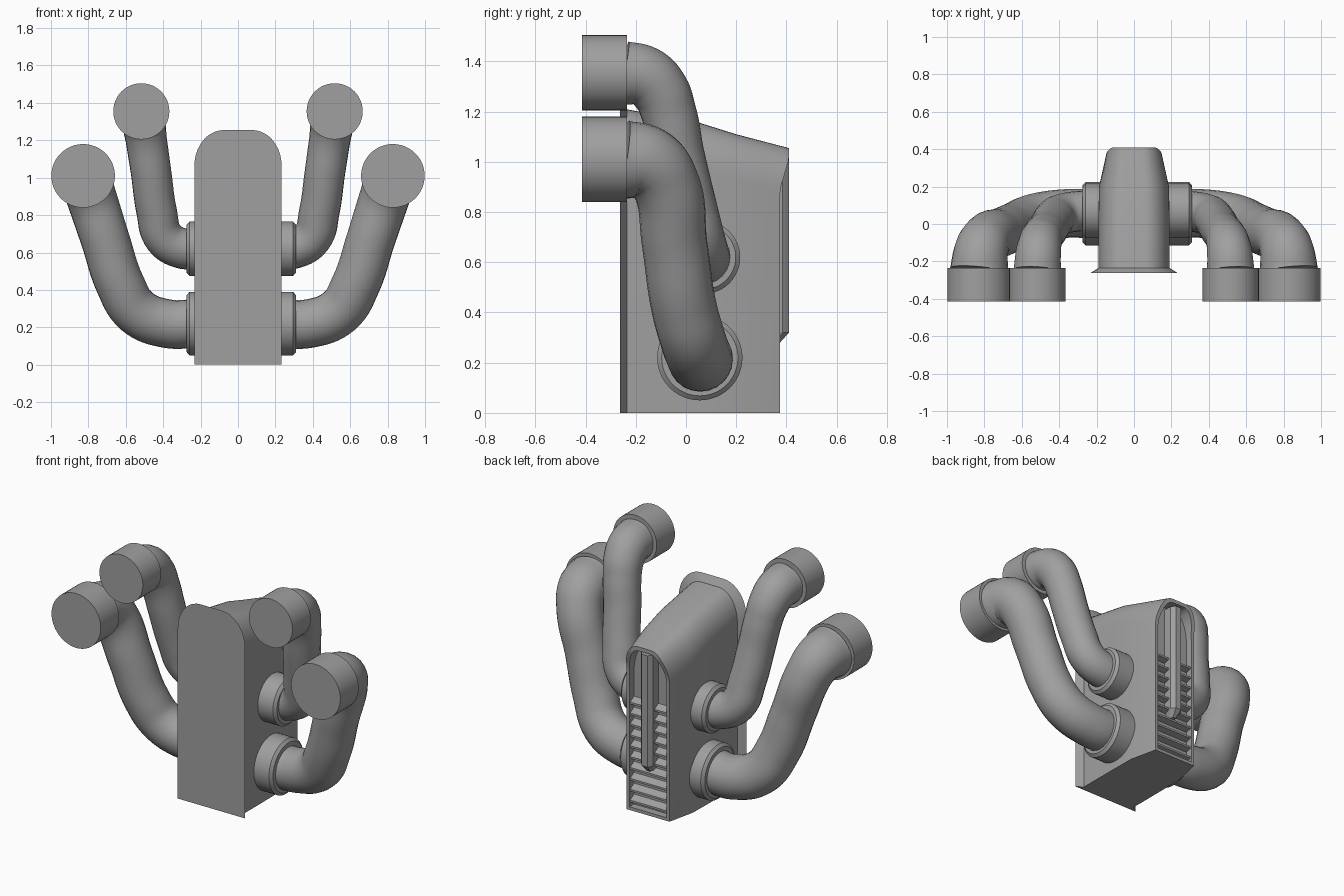
import bpy, bmesh, math
from mathutils import Vector

cube = bpy.data.objects.get("Cube")
if cube:
    bpy.data.objects.remove(cube, do_unlink=True)

grey = bpy.data.materials.new("plain grey")
grey.use_nodes = True
colour = (0.35, 0.35, 0.35, 1)
grey.diffuse_color = colour
grey.node_tree.nodes["Principled BSDF"].inputs["Base Color"].default_value = colour


def select(obj):
    bpy.ops.object.select_all(action='DESELECT')
    obj.select_set(True)
    bpy.context.view_layer.objects.active = obj


def loft(name, rings, smooth=35):
    """Join rings of equal length into a closed solid."""
    bm = bmesh.new()
    loops = [[bm.verts.new(p) for p in ring] for ring in rings]
    n = len(loops[0])
    for a, b in zip(loops, loops[1:]):
        for i in range(n):
            j = (i + 1) % n
            bm.faces.new((a[i], a[j], b[j], b[i]))
    bm.faces.new(loops[0])
    bm.faces.new(loops[-1])
    bmesh.ops.recalc_face_normals(bm, faces=bm.faces)
    mesh = bpy.data.meshes.new(name)
    bm.to_mesh(mesh)
    bm.free()
    mesh.materials.append(grey)
    obj = bpy.data.objects.new(name, mesh)
    bpy.context.collection.objects.link(obj)
    select(obj)
    bpy.ops.object.shade_smooth_by_angle(angle=math.radians(smooth))
    return obj


def lathe(name, profile, centre, axis, sides=48):
    """Round part: profile of (radius, distance along the x or y axis)."""
    rings = []
    for r, d in profile:
        ring = []
        for i in range(sides):
            a = math.tau * i / sides
            u, v = r * math.cos(a), r * math.sin(a)
            offset = (d, u, v) if axis == 'x' else (u, d, v)
            ring.append(Vector(centre) + Vector(offset))
        rings.append(ring)
    return loft(name, rings)


def tube(name, points, side):
    """Smooth pipe through points of (x, y, z, radius)."""
    data = bpy.data.curves.new(name, 'CURVE')
    data.dimensions = '3D'
    data.bevel_depth = 1
    data.bevel_resolution = 10
    data.resolution_u = 8
    data.use_fill_caps = True
    spline = data.splines.new('BEZIER')
    spline.bezier_points.add(len(points) - 1)
    for bp, (x, y, z, r) in zip(spline.bezier_points, points):
        bp.co = (side * x, y, z)
        bp.radius = r
        bp.handle_left_type = bp.handle_right_type = 'AUTO'
    data.materials.append(grey)
    obj = bpy.data.objects.new(name, data)
    bpy.context.collection.objects.link(obj)
    select(obj)
    bpy.ops.object.convert(target='MESH')
    bpy.ops.object.shade_smooth_by_angle(angle=math.radians(40))


def arch(w, h, y, base=0.0, rise=0.18, steps=10):
    """Round-shouldered outline; y is a number or a function of z."""
    half = []
    for i in range(steps + 1):
        a = math.pi / 2 * i / steps
        half.append((w * (0.32 + 0.68 * math.cos(a)), h - rise * (1 - math.sin(a))))
    half = [(w, base)] + half
    outline = half + [(-x, z) for x, z in reversed(half)]
    return [(x, y(z) if callable(y) else y, z) for x, z in outline]


def back(z):
    return 0.375 + 0.035 * min(1, max(0, (z - 0.89) / 0.12))


# Body, tapering to a framed recess at the back
loft("body", [
    arch(0.19, 1.21, -0.24),
    arch(0.19, 1.16, 0.04),
    arch(0.187, 1.11, 0.2),
    arch(0.148, 1.055, back),
    arch(0.128, 1.03, back, 0.02),
    arch(0.128, 1.03, 0.33, 0.02),
], 30)

# Flared front plate
loft("front_plate", [
    arch(0.233, 1.255, -0.262, rise=0.19),
    arch(0.19, 1.21, -0.235),
], 25)

# Louvre slats inside the recess
for k in range(10):
    z = 0.035 + 0.068 * k
    loft("slat", [[(x, 0.325, z), (x, 0.368, z + 0.012),
                   (x, 0.368, z + 0.024), (x, 0.325, z + 0.05)]
                  for x in (-0.13, 0.13)], 10)


# Six-sided upright bar with a pointed foot
def bar_ring(z, depth, half):
    return [(half, 0.325, z), (half, depth - 0.025, z), (half * 0.5, depth, z),
            (-half * 0.5, depth, z), (-half, depth - 0.025, z), (-half, 0.325, z)]


loft("upright_bar", [bar_ring(0.275, 0.37, 0.018), bar_ring(0.32, 0.41, 0.04),
                     bar_ring(1.015, 0.41, 0.04)], 10)

# Pipes: (x, y, z, radius) from the body out to the round ends
lower = [(0.22, 0.055, 0.22, 0.13), (0.38, 0.055, 0.22, 0.13),
         (0.54, 0.03, 0.285, 0.13), (0.63, -0.01, 0.43, 0.13),
         (0.71, -0.045, 0.67, 0.13), (0.792, -0.085, 0.92, 0.135),
         (0.818, -0.15, 0.995, 0.145), (0.828, -0.25, 1.01, 0.156)]
upper = [(0.22, 0.07, 0.62, 0.108), (0.3, 0.068, 0.622, 0.108),
         (0.395, 0.05, 0.68, 0.108), (0.435, 0.015, 0.82, 0.108),
         (0.465, -0.035, 1.03, 0.108), (0.49, -0.07, 1.2, 0.11),
         (0.503, -0.105, 1.285, 0.116), (0.512, -0.165, 1.34, 0.122),
         (0.517, -0.25, 1.355, 0.127)]

# Each level: path, collar radius, end cap radius
for level, path, collar, cap in (("lower", lower, 0.17, 0.17),
                                 ("upper", upper, 0.146, 0.15)):
    for side, word, reach in ((1, "left", 0.31), (-1, "right", 0.275)):
        tag = level + "_" + word
        tube(tag + "_pipe", path, side)
        x, y, z, r = path[0]
        lathe(tag + "_collar", [(collar, side * 0.14), (collar, side * (reach - 0.016)),
                                (collar - 0.018, side * reach)], (0, y, z), 'x')
        x, y, z, r = path[-1]
        lathe(tag + "_end_cap", [(cap, -0.415), (cap, -0.235)], (side * x, 0, z), 'y')
